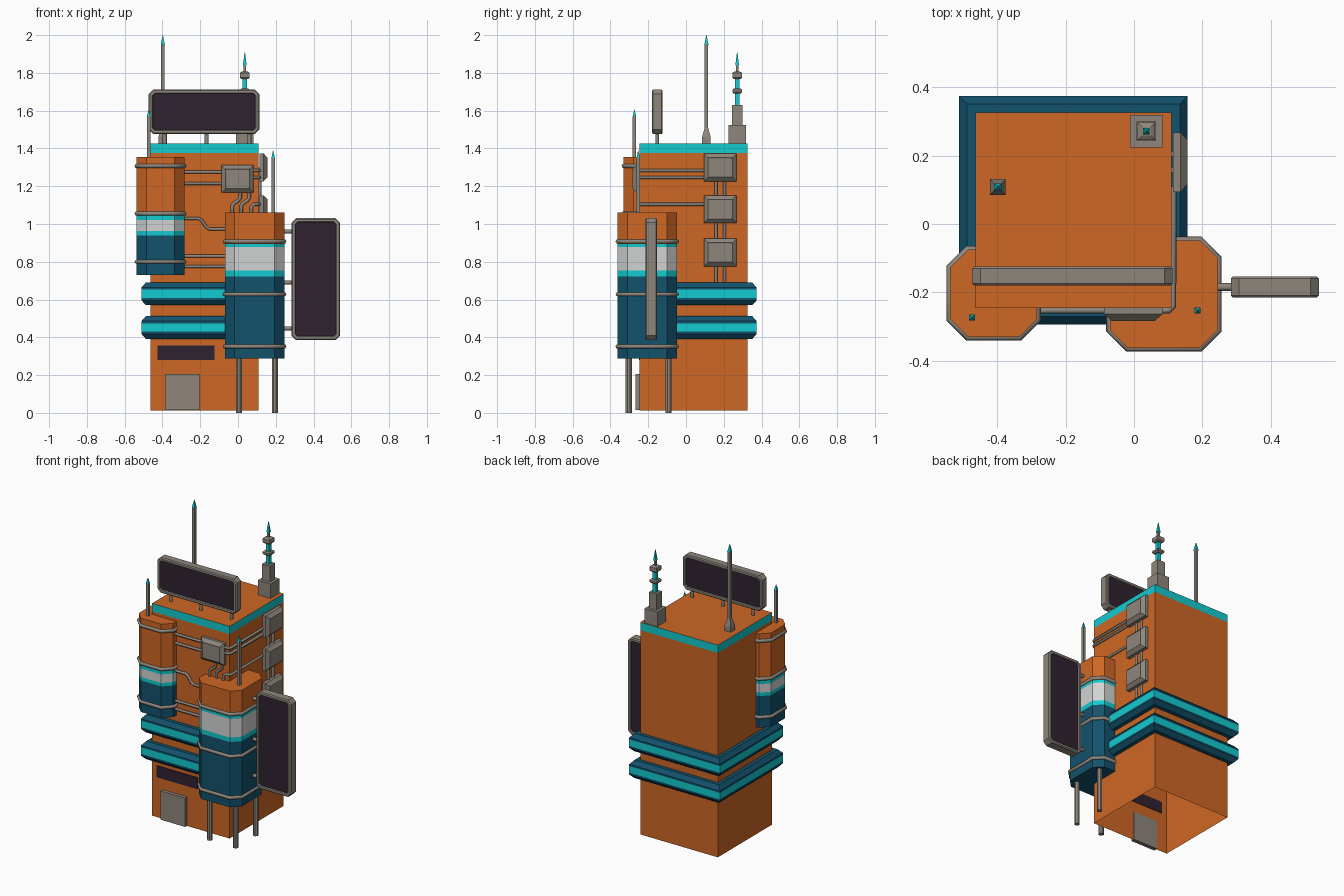
import bpy, bmesh

if "Cube" in bpy.data.objects:
    bpy.data.objects.remove(bpy.data.objects["Cube"])

# ---------- colours ----------
COLS = {"orange": (0.62, 0.135, 0.018), "navy_blue": (0.006, 0.084, 0.15),
        "teal": (0.006, 0.60, 0.63), "grey": (0.27, 0.24, 0.205),
        "pale_grey": (0.64, 0.65, 0.65), "dark_screen": (0.028, 0.016, 0.03)}
NAMES = list(COLS)
MATS = []
for n, c in COLS.items():
    m = bpy.data.materials.new(n)
    m.diffuse_color = (*c, 1)
    m.use_nodes = True
    m.node_tree.nodes["Principled BSDF"].inputs["Base Color"].default_value = m.diffuse_color
    MATS.append(m)
O, B, T, G, W, D = range(6)


def rect(x0, x1, y0, y1, c=0.0, inset=0.0):
    """Rectangle outline with optional chamfered corners."""
    x0, x1, y0, y1 = x0 + inset, x1 - inset, y0 + inset, y1 - inset
    if c <= 0:
        return [(x0, y0), (x1, y0), (x1, y1), (x0, y1)]
    return [(x0 + c, y0), (x1 - c, y0), (x1, y0 + c), (x1, y1 - c),
            (x1 - c, y1), (x0 + c, y1), (x0, y1 - c), (x0, y0 + c)]


def loft(name, sections, mats, caps=(G, G), axis="z"):
    """Skin outlines [(points, depth)] along an axis, one colour per layer."""
    put = {"z": lambda u, v, d: (u, v, d), "y": lambda u, v, d: (u, d, v),
           "x": lambda u, v, d: (d, u, v)}[axis]
    bm = bmesh.new()
    rings = [[bm.verts.new(put(u, v, d)) for u, v in pts] for pts, d in sections]
    n = len(rings[0])
    for i in range(len(rings) - 1):
        a, b = rings[i], rings[i + 1]
        for k in range(n):
            f = bm.faces.new((a[k], a[(k + 1) % n], b[(k + 1) % n], b[k]))
            f.material_index = mats if isinstance(mats, int) else mats[i]
    for ring, cap in ((rings[0], caps[0]), (rings[-1], caps[1])):
        if cap is not None:
            bm.faces.new(ring).material_index = cap
    bmesh.ops.recalc_face_normals(bm, faces=bm.faces[:])
    me = bpy.data.meshes.new(name)
    bm.to_mesh(me)
    bm.free()
    for m in MATS:
        me.materials.append(m)
    ob = bpy.data.objects.new(name, me)
    bpy.context.collection.objects.link(ob)
    return ob


def box(name, x0, x1, y0, y1, z0, z1, m):
    return loft(name, [(rect(x0, x1, y0, y1), z0), (rect(x0, x1, y0, y1), z1)], m, (m, m))


def pipe(name, pts, r=0.009, cyclic=False):
    """Grey six-sided tube along a path."""
    cu = bpy.data.curves.new(name + "_path", "CURVE")
    cu.dimensions = "3D"
    cu.bevel_depth, cu.bevel_resolution, cu.use_fill_caps = r, 1, True
    sp = cu.splines.new("POLY")
    sp.points.add(len(pts) - 1)
    for p, co in zip(sp.points, pts):
        p.co = (*co, 1)
    sp.use_cyclic_u = cyclic
    tmp = bpy.data.objects.new(name + "_path", cu)
    bpy.context.collection.objects.link(tmp)
    me = bpy.data.meshes.new_from_object(tmp.evaluated_get(bpy.context.evaluated_depsgraph_get()))
    bpy.data.objects.remove(tmp)
    me.materials.clear()
    me.materials.append(MATS[G])
    ob = bpy.data.objects.new(name, me)
    bpy.context.collection.objects.link(ob)


def mast(name, x, y, steps, mats, c=0.0):
    """Stack of square sections [(z, half width)]."""
    loft(name, [(rect(x - h, x + h, y - h, y + h, c * h), z) for z, h in steps],
         mats, (mats[0], mats[-1]))


# ---------- main tower (open underneath) ----------
X0, X1, Y0, Y1 = -0.463, 0.109, -0.245, 0.326
wall = rect(X0, X1, Y0, Y1)
loft("tower", [(wall, 0.013), (wall, 1.375), (wall, 1.427)], [O, T], (None, O))
box("door", -0.383, -0.203, -0.267, -0.24, 0.015, 0.207, G)
box("window", -0.425, -0.124, -0.249, -0.242, 0.28, 0.357, D)

# ---------- two blue collars with teal stripe ----------
for i, z in enumerate((0.392, 0.570)):
    prof = [(0, 0), (0.025, 0), (0.048, 0.026), (0.048, 0.038), (0.048, 0.082),
            (0.048, 0.094), (0.025, 0.12), (0, 0.12)]
    loft("collar_%d" % (i + 1), [(rect(X0, X1, Y0, Y1, 0, -o), z + h) for o, h in prof],
         [B, B, B, T, B, B, B], (None, None))

# ---------- chamfered pods with hoops ----------
pods = {"left_pod": ((-0.537, -0.283, -0.330, -0.075),
                     [0.73, 0.94, 0.963, 1.02, 1.047, 1.355], (0.80, 1.055, 1.308)),
        "right_pod": ((-0.070, 0.245, -0.362, -0.048),
                      [0.288, 0.723, 0.753, 0.877, 0.895, 1.062], (0.352, 0.628, 0.908))}
for name, (ext, zs, hoops) in pods.items():
    out = rect(*ext, c=0.052)
    loft(name, [(out, z) for z in zs], [B, T, W, T, O], (B, O))
    for i, z in enumerate(hoops):
        pipe("%s_hoop_%d" % (name, i + 1), [(x, y, z) for x, y in out], 0.012, True)

# ---------- legs under the right pod ----------
for i, (x, y) in enumerate(((0.005, -0.303), (0.195, -0.303), (0.195, -0.092))):
    mast("leg_%d" % (i + 1), x, y, [(0, 0.016), (0.30, 0.016)], [G], 0.6)


# ---------- billboards, screens on both sides ----------
def billboard(name, x0, x1, z0, z1, yc, t):
    def sec(i, d):
        return rect(x0, x1, z0, z1, 0.024 - i * 0.6, i), yc + d
    loft(name, [sec(0.022, -t + 0.008), sec(0.019, -t), sec(0.006, -t), sec(0, -t + 0.006),
                sec(0, t - 0.006), sec(0.006, t), sec(0.019, t), sec(0.022, t - 0.008)],
         G, (D, D), "y")


billboard("roof_billboard", -0.473, 0.113, 1.476, 1.712, -0.152, 0.028)
billboard("side_billboard", 0.283, 0.540, 0.385, 1.031, -0.184, 0.031)
for i, x in enumerate((-0.388, -0.166, 0.060)):
    pipe("billboard_post_%d" % (i + 1), [(x, -0.152, 1.42), (x, -0.152, 1.49)], 0.011)
for i, z in enumerate((0.447, 0.69, 0.96)):
    pipe("billboard_arm_%d" % (i + 1), [(0.235, -0.184, z), (0.295, -0.184, z)], 0.012)


# ---------- cooling units ----------
def unit(name, ext, base, direction, axis):
    steps = ((0, -0.004), (0, 0.018), (0.022, 0.038), (0.026, 0.036))
    loft(name, [(rect(*ext, inset=i), base + direction * d) for i, d in steps], G, (G, G), axis)


for i, z in enumerate((0.776, 1.005, 1.226)):
    unit("side_unit_%d" % (i + 1), (0.094, 0.268, z, z + 0.147), X1 + 0.009, 1, "x")
unit("front_unit", (-0.087, 0.083, 1.166, 1.312), Y0, -1, "y")

# ---------- pipework ----------
PY, PX = Y0 - 0.008, X1 + 0.006
for i, z in enumerate((1.275, 1.25, 1.215)):          # left pod to front unit
    if i != 1:
        pipe("front_pipe_%d" % (i + 1), [(-0.30, PY, z), (-0.08, PY, z)])
for i, z in enumerate((1.283, 1.247)):                # front unit round to the side unit
    pipe("corner_pipe_%d" % (i + 1), [(0.07, PY, z), (PX - 0.014, PY, z),
                                      (PX, PY + 0.014, z), (PX, 0.11, z)])
pipe("corner_pipe_3", [(0.07, PY, 1.03), (0.07, PY, 1.09), (0.085, PY, 1.105),
                       (PX - 0.014, PY, 1.105), (PX, PY + 0.014, 1.105), (PX, 0.11, 1.105)])
pipe("bent_pipe", [(-0.30, PY, 1.03), (-0.21, PY, 1.03), (-0.19, PY, 1.018), (-0.17, PY, 0.985),
                   (-0.15, PY, 0.973), (-0.05, PY, 0.973)])
for i, z in enumerate((0.83, 0.775)):                 # left pod to right pod
    pipe("low_pipe_%d" % (i + 1), [(-0.30, PY, z), (-0.05, PY, z)])
for i, x in enumerate((0.012, 0.06)):                 # kinked drops to the right pod
    pipe("drop_pipe_%d" % (i + 1), [(x, PY, 1.18), (x, PY, 1.14), (x - 0.01, PY, 1.125),
                                    (x - 0.033, PY, 1.11), (x - 0.043, PY, 1.095),
                                    (x - 0.043, PY, 1.04)])
for i, y in enumerate((0.158, 0.205)):                # risers through the side units
    pipe("riser_%d" % (i + 1), [(PX, y, 0.67), (PX, y, 1.30)])

# ---------- antennas ----------
mast("tall_antenna", -0.398, 0.108,
     [(1.42, 0.023), (1.46, 0.023), (1.51, 0.009), (1.94, 0.009), (1.95, 0.011), (2.0, 0.001)],
     [G, G, G, G, T])
mast("left_pod_antenna", -0.473, -0.273,
     [(1.35, 0.009), (1.57, 0.009), (1.605, 0.001)], [G, T])
mast("right_pod_antenna", 0.186, -0.253,
     [(1.05, 0.009), (1.35, 0.009), (1.388, 0.001)], [G, T])
mast("roof_beacon", 0.036, 0.271,
     [(1.42, 0.047), (1.523, 0.047), (1.523, 0.028), (1.63, 0.028), (1.63, 0.012), (1.69, 0.012),
      (1.69, 0.019), (1.698, 0.026), (1.71, 0.026), (1.717, 0.019), (1.717, 0.012),
      (1.767, 0.012), (1.767, 0.019), (1.775, 0.026), (1.80, 0.026), (1.808, 0.013),
      (1.808, 0.007), (1.84, 0.007), (1.84, 0.010), (1.91, 0.001)],
     [G, G, G, G, T, G, G, G, G, G, T, G, G, G, G, G, G, T, T])
